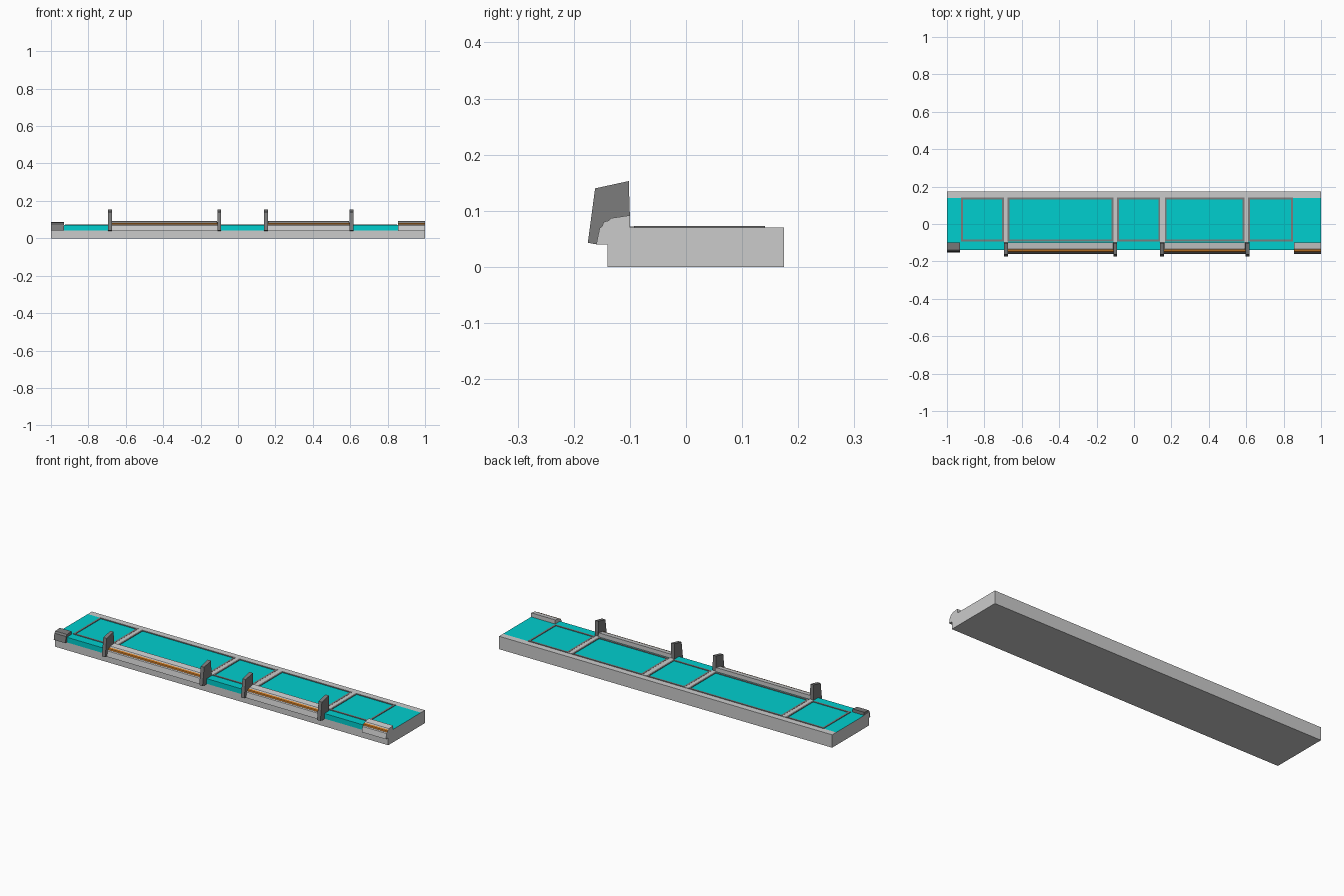
import bpy, bmesh

if "Cube" in bpy.data.objects:
    bpy.data.objects.remove(bpy.data.objects["Cube"])


def material(name, color):
    m = bpy.data.materials.new(name)
    m.diffuse_color = (*color, 1)
    m.use_nodes = True
    m.node_tree.nodes["Principled BSDF"].inputs["Base Color"].default_value = m.diffuse_color
    return m


GREY = material("grey", (0.6, 0.6, 0.6))
CYAN = material("cyan", (0.0, 0.62, 0.62))
ORANGE = material("orange", (0.6, 0.2, 0.02))
DARK = material("dark_grey", (0.2, 0.2, 0.2))


def finish(name, bm, mats):
    bmesh.ops.recalc_face_normals(bm, faces=bm.faces)
    me = bpy.data.meshes.new(name)
    bm.to_mesh(me)
    bm.free()
    for m in mats:
        me.materials.append(m)
    ob = bpy.data.objects.new(name, me)
    bpy.context.collection.objects.link(ob)
    return ob


def extrude_x(name, profile, x0, x1, mats, accent=(), taper=None):
    """Extrude a (y, z) profile along x; accent = profile edges in the second material."""
    bm = bmesh.new()
    ends = []
    for x, s in ((x0, 1), (x1, -1)):
        ends.append([bm.verts.new((x + s * (0.012 if taper and z > taper else 0), y, z))
                     for y, z in profile])
    n = len(profile)
    bm.faces.new(ends[0])
    bm.faces.new(ends[1][::-1])
    for i in range(n):
        j = (i + 1) % n
        f = bm.faces.new((ends[0][i], ends[0][j], ends[1][j], ends[1][i]))
        f.material_index = 1 if i in accent else 0
    return finish(name, bm, mats)


def box(name, x0, x1, y0, y1, z0, z1, mat):
    return extrude_x(name, [(y0, z0), (y1, z0), (y1, z1), (y0, z1)], x0, x1, [mat])


def frame(name, x0, x1, y0, y1, w, z0, z1):
    """Rectangular ring of width w around a panel."""
    bm = bmesh.new()
    rings = []
    for z in (z0, z1):
        for d in (0, w):
            rings.append([bm.verts.new(p) for p in (
                (x0 + d, y0 + d, z), (x1 - d, y0 + d, z),
                (x1 - d, y1 - d, z), (x0 + d, y1 - d, z))])
    lo, li, to, ti = rings
    for a, b in ((lo, li), (li, ti), (ti, to), (to, lo)):
        for i in range(4):
            j = (i + 1) % 4
            bm.faces.new((a[i], a[j], b[j], b[i]))
    return finish(name, bm, [DARK])


# Slab with cyan top and cyan upper front
extrude_x("base_slab", [(-0.14, 0), (0.175, 0), (0.175, 0.07), (0.14, 0.07),
                        (-0.14, 0.07), (-0.14, 0.042)], -1, 1, [GREY, CYAN], (3, 4))

# Raised panel frames and the dividers between them
panels = [(-0.925, -0.695), (-0.675, -0.11), (-0.09, 0.14), (0.165, 0.59), (0.61, 0.85)]
for i, (a, b) in enumerate(panels):
    frame(f"panel_frame_{i + 1}", a, b, -0.093, 0.141, 0.01, 0.068, 0.073)
for i in range(4):
    box(f"divider_{i + 1}", panels[i][1], panels[i + 1][0], -0.1, 0.141, 0.068, 0.0722, GREY)

# Stepped front rails with orange stripe
rail = [(-0.1, 0.04), (-0.1, 0.092), (-0.133, 0.087), (-0.137, 0.083),
        (-0.147, 0.08), (-0.149, 0.073), (-0.154, 0.069), (-0.16, 0.04)]
for name, a, b, t in (("rail_left", -0.685, -0.1, 0.082), ("rail_right", 0.15, 0.605, 0.082),
                      ("rail_end", 0.855, 1.0, None)):
    extrude_x(name, rail, a, b, [GREY, ORANGE], (3, 4), t)

# Dark end block on the left
extrude_x("end_block", [(-0.1, 0.042), (-0.1, 0.087), (-0.138, 0.084),
                        (-0.146, 0.076), (-0.152, 0.042)], -1, -0.93, [DARK])

# Upright posts at the rail ends
post = [(-0.1, 0.04), (-0.1, 0.09), (-0.102, 0.153), (-0.162, 0.14),
        (-0.175, 0.043), (-0.158, 0.04)]
for i, x in enumerate((-0.685, -0.1, 0.15, 0.607)):
    extrude_x(f"post_{i + 1}", post, x - 0.01, x + 0.01, [DARK])
